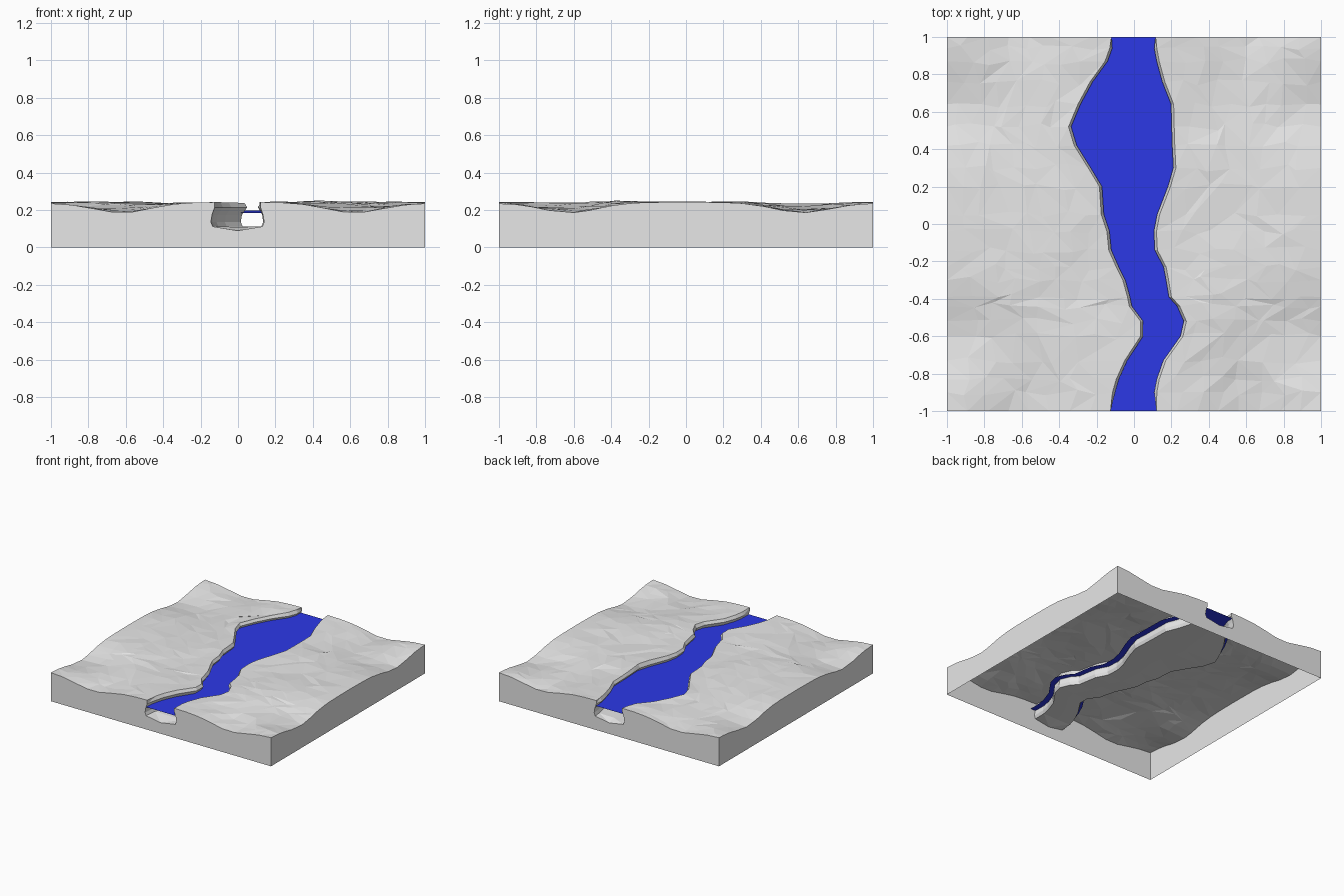
import bpy
import bmesh
import math
import random

random.seed(4)
if "Cube" in bpy.data.objects:
    bpy.data.objects.remove(bpy.data.objects["Cube"])

# River banks as (y, left-hand x, right-hand x), front to back
BANKS = [
    (-1, -.125, .12), (-.9, -.115, .122), (-.83, -.095, .135), (-.73, -.05, .17),
    (-.6, .035, .262), (-.52, .035, .28), (-.44, -.025, .245), (-.39, -.035, .2),
    (-.3, -.06, .185), (-.23, -.095, .172), (-.14, -.135, .125), (-.04, -.145, .12),
    (.05, -.175, .137), (.2, -.185, .195), (.3, -.245, .224), (.42, -.32, .218),
    (.52, -.35, .215), (.64, -.3, .212), (.76, -.235, .165), (.87, -.155, .135),
    (.94, -.13, .122), (1, -.12, .115),
]
COLUMNS = 8
WATER_OVERLAP = .055


def material(name, rgb):
    mat = bpy.data.materials.new(name)
    mat.use_nodes = True
    mat.diffuse_color = (*rgb, 1)
    mat.node_tree.nodes["Principled BSDF"].inputs["Base Color"].default_value = (*rgb, 1)
    return mat


def add_object(name, bm, mat):
    mesh = bpy.data.meshes.new(name)
    bm.to_mesh(mesh)
    bm.free()
    mesh.materials.append(mat)
    obj = bpy.data.objects.new(name, mesh)
    bpy.context.collection.objects.link(obj)
    return obj


def edge_height(t):
    """Rim profile shared by all four sides, with two dips."""
    return .243 - .053 * math.exp(-((abs(t) - .62) / .21) ** 2) - .006 * abs(t)


def ground_height(x, y):
    """Rolling ground that meets the rim profile at the borders."""
    inner = .238 + .006 * math.sin(5 * x + 3 * y) + .005 * math.sin(7 * y - 4 * x)
    inner -= .02 * math.exp(-((y - .62) / .2) ** 2)
    wx, wy = (abs(t) ** 6 / (1.0005 - t * t) for t in (x, y))
    total = wx * edge_height(y) + wy * edge_height(x) + .3 * inner
    return total / (wx + wy + .3)


def ground_row(y, bank, side, end):
    """Points from the outer border to the bank on one side."""
    points = []
    for i in range(COLUMNS + 1):
        f = i / COLUMNS
        x, py, lift = side + (bank - side) * f, y, 0
        if 0 < i < COLUMNS and not end:
            x += random.uniform(-.04, .04)
            py += random.uniform(-.02, .02)
            lift = random.uniform(-.004, .004)
        z = ground_height(x, py) + lift
        if i == COLUMNS:
            z = max(z, .236)
        points.append((x, py, z))
    return points


def channel_row(y, left, right, end):
    """Undercut river bed between the two banks."""
    lip = 0 if end else .014
    mid = (left + right) / 2
    bed = .09 if end else .11
    half = [(lip, .215), (-.014, .174), (-.02, .136), (-.01, .112)]
    points = [(left + dx, y, z) for dx, z in half]
    points.append((mid, y, bed))
    points += [(right - dx, y, z) for dx, z in reversed(half)]
    return points


# Ground, channel and skirt, open underneath
bm = bmesh.new()
rows = []
for y, left, right in BANKS:
    end = abs(y) == 1
    row = ground_row(y, left, -1, end) + channel_row(y, left, right, end)
    row += reversed(ground_row(y, right, 1, end))
    rows.append([bm.verts.new(p) for p in row])

for near, far in zip(rows, rows[1:]):
    for i in range(len(near) - 1):
        a, b, c, d = near[i], near[i + 1], far[i + 1], far[i]
        if random.random() < .5:
            bm.faces.new((a, b, c))
            bm.faces.new((a, c, d))
        else:
            bm.faces.new((a, b, d))
            bm.faces.new((b, c, d))

corner = {(x, y): bm.verts.new((x, y, 0)) for x in (-1, 1) for y in (-1, 1)}
left_rim = [r[0] for r in rows]
right_rim = [r[-1] for r in rows]
bm.faces.new([corner[-1, -1], corner[1, -1]] + rows[0][::-1])
bm.faces.new([corner[1, 1], corner[-1, 1]] + rows[-1])
bm.faces.new([corner[1, -1], corner[1, 1]] + right_rim[::-1])
bm.faces.new([corner[-1, 1], corner[-1, -1]] + left_rim)
add_object("ground_tile", bm, material("pale_grey", (.8, .8, .8)))

# Water sheet, running slightly under both banks
bm = bmesh.new()
previous = None
for y, left, right in BANKS:
    z = .19 + .007 * y
    pair = [bm.verts.new((left - WATER_OVERLAP, y, z)),
            bm.verts.new((right + WATER_OVERLAP, y, z))]
    if previous:
        bm.faces.new((previous[0], previous[1], pair[1], pair[0]))
    previous = pair
add_object("river_water", bm, material("river_blue", (.025, .04, .8)))
